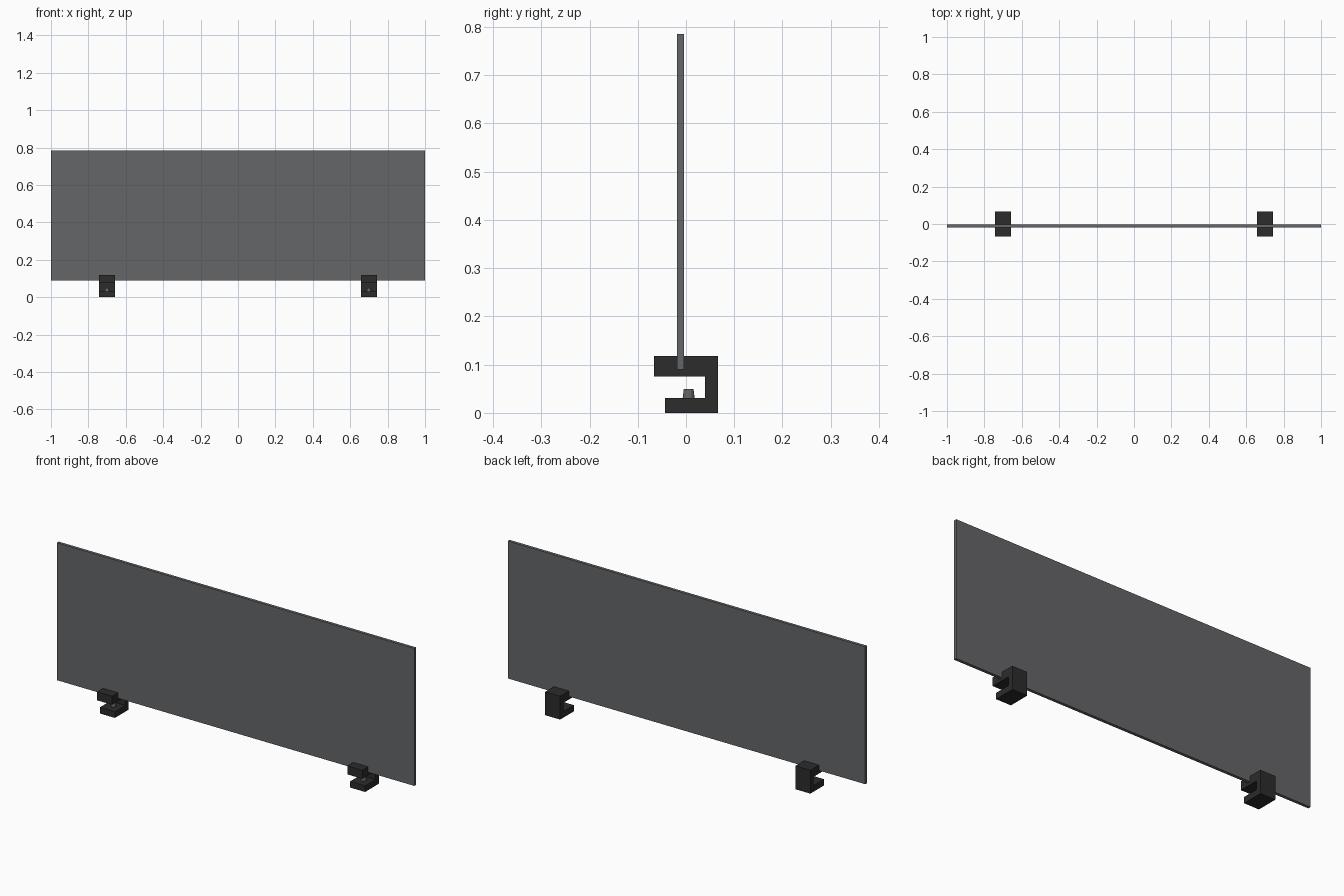
import bpy, bmesh

if "Cube" in bpy.data.objects:
    bpy.data.objects.remove(bpy.data.objects["Cube"])

def material(name, rgb):
    m = bpy.data.materials.new(name)
    m.diffuse_color = (*rgb, 1)
    m.use_nodes = True
    m.node_tree.nodes["Principled BSDF"].inputs["Base Color"].default_value = m.diffuse_color
    return m

grey = material("panel grey", (0.13, 0.132, 0.138))
black = material("clamp black", (0.025, 0.025, 0.026))
steel = material("screw grey", (0.13, 0.132, 0.138))

def finish(name, bm, mat):
    bmesh.ops.recalc_face_normals(bm, faces=bm.faces)
    me = bpy.data.meshes.new(name)
    bm.to_mesh(me)
    bm.free()
    me.materials.append(mat)
    ob = bpy.data.objects.new(name, me)
    bpy.context.collection.objects.link(ob)
    return ob

def extrude_profile(name, pts, x0, x1, mat):
    """Extrude a (y, z) outline along x."""
    bm = bmesh.new()
    face = bm.faces.new([bm.verts.new((x0, y, z)) for y, z in pts])
    ext = bmesh.ops.extrude_face_region(bm, geom=[face])["geom"]
    verts = [v for v in ext if isinstance(v, bmesh.types.BMVert)]
    bmesh.ops.translate(bm, verts=verts, vec=(x1 - x0, 0, 0))
    return finish(name, bm, mat)

# Screen panel
Y0, Y1, Z0, Z1 = -0.019, -0.004, 0.09, 0.785
extrude_profile("screen_panel", [(Y0, Z0), (Y1, Z0), (Y1, Z1), (Y0, Z1)], -1, 1, grey)

# C-shaped clamp outline, with a slot in the top arm that holds the panel
CLAMP = [(-0.066, 0.075), (0.039, 0.075), (0.039, 0.031), (-0.044, 0.031),
         (-0.044, 0), (0.066, 0), (0.066, 0.118), (Y1, 0.118), (Y1, Z0),
         (Y0, Z0), (Y0, 0.118), (-0.066, 0.118)]

for side, x in (("left", -0.7), ("right", 0.7)):
    extrude_profile(side + "_clamp", CLAMP, x - 0.042, x + 0.042, black)

    # Tapered clamping screw on the lower jaw
    bm = bmesh.new()
    bmesh.ops.create_cone(bm, cap_ends=True, segments=12, radius1=0.0125,
                          radius2=0.010, depth=0.02)
    screw = finish(side + "_clamp_screw", bm, steel)
    screw.location = (x, 0.0055, 0.040)
